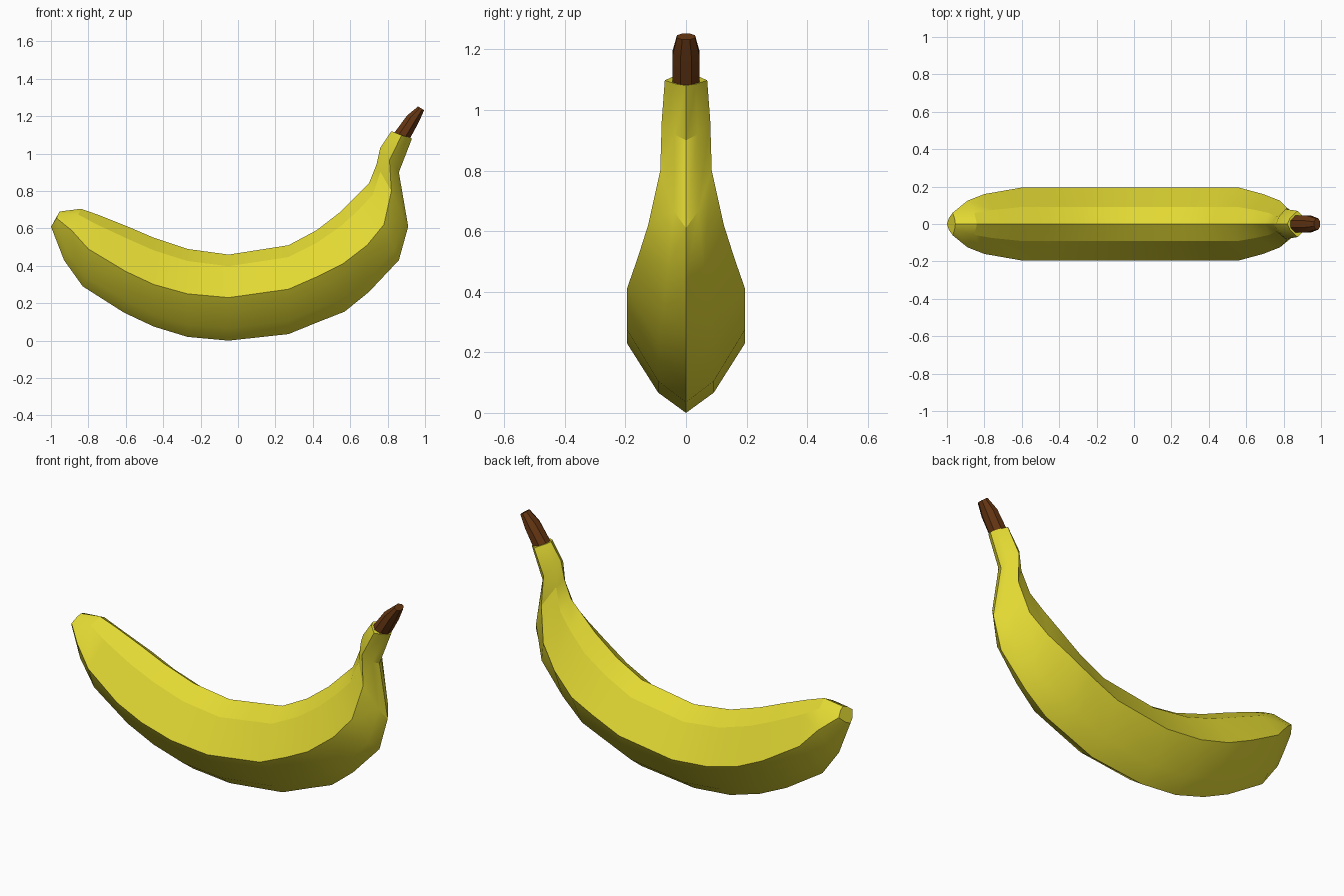
import bpy, bmesh, math
from mathutils import Vector

if "Cube" in bpy.data.objects:
    bpy.data.objects.remove(bpy.data.objects["Cube"])


def material(name, rgb):
    m = bpy.data.materials.new(name)
    m.diffuse_color = (*rgb, 1)
    m.use_nodes = True
    m.node_tree.nodes["Principled BSDF"].inputs["Base Color"].default_value = m.diffuse_color
    return m


def loft(name, rings, mat, angle):
    """Skin a list of equal-sized rings and cap both ends."""
    bm = bmesh.new()
    loops = [[bm.verts.new(p) for p in ring] for ring in rings]
    n = len(loops[0])
    for a, b in zip(loops, loops[1:]):
        for i in range(n):
            j = (i + 1) % n
            bm.faces.new((a[i], a[j], b[j], b[i]))
    bm.faces.new(loops[0])
    bm.faces.new(loops[-1])
    bmesh.ops.recalc_face_normals(bm, faces=bm.faces)
    me = bpy.data.meshes.new(name)
    bm.to_mesh(me)
    bm.free()
    me.materials.append(mat)
    ob = bpy.data.objects.new(name, me)
    bpy.context.collection.objects.link(ob)
    bpy.ops.object.select_all(action='DESELECT')
    ob.select_set(True)
    bpy.context.view_layer.objects.active = ob
    bpy.ops.object.shade_smooth_by_angle(angle=math.radians(angle))
    return ob


def peel_ring(bx, bz, sx, sz, tx, tz, w):
    """Eight-sided section: outer ridge, side crease, inner ridge, half width."""
    low, side, top = Vector((bx, 0, bz)), Vector((sx, w, sz)), Vector((tx, 0, tz))
    # shoulders sit outside the straight chords
    def shoulder(ridge, k):
        p = ridge.lerp(side, k)
        p.y = w * 0.47
        return p
    half = [low, shoulder(low, 0.29), side, shoulder(top, 0.27), top]
    return half + [Vector((p.x, -p.y, p.z)) for p in half[3:0:-1]]


yellow = material("banana yellow", (0.76, 0.69, 0.033))
brown = material("stem brown", (0.13, 0.036, 0.006))

# Peel: outer ridge x z, side crease x z, inner ridge x z, half width
stations = [
    (-1.00, 0.61, -0.97, 0.655, -0.955, 0.69, 0.06),
    (-0.93, 0.43, -0.89, 0.59, -0.84, 0.705, 0.125),
    (-0.83, 0.29, -0.80, 0.49, -0.74, 0.67, 0.16),
    (-0.61, 0.15, -0.60, 0.37, -0.59, 0.61, 0.195),
    (-0.45, 0.075, -0.45, 0.30, -0.45, 0.55, 0.195),
    (-0.27, 0.02, -0.27, 0.25, -0.27, 0.49, 0.195),
    (-0.05, 0.00, -0.05, 0.23, -0.05, 0.46, 0.195),
    (0.27, 0.035, 0.27, 0.275, 0.27, 0.51, 0.195),
    (0.43, 0.10, 0.43, 0.345, 0.42, 0.59, 0.195),
    (0.57, 0.155, 0.56, 0.41, 0.55, 0.69, 0.195),
    (0.70, 0.26, 0.69, 0.51, 0.63, 0.77, 0.16),
    (0.86, 0.43, 0.78, 0.62, 0.70, 0.84, 0.125),
    (0.91, 0.61, 0.82, 0.80, 0.74, 0.94, 0.085),
    (0.86, 0.90, 0.81, 0.965, 0.76, 1.03, 0.08),
    (0.93, 1.08, 0.875, 1.098, 0.82, 1.12, 0.07),
]
loft("peel", [peel_ring(*s) for s in stations], yellow, 24)

# Stem: tapering octagonal stalk rising out of the neck
axis = Vector((0.53, 0, 0.85))
across = Vector((0.85, 0, -0.53))
stem = []
for x, z, rx, ry in ((0.865, 1.075, 0.045, 0.045), (0.935, 1.185, 0.036, 0.045),
                     (0.979, 1.242, 0.019, 0.03)):
    ring = []
    for i in range(8):
        a = math.tau * (i + 0.5) / 8
        c, s = math.cos(a) / math.cos(math.pi / 8), math.sin(a) / math.cos(math.pi / 8)
        ring.append(Vector((x, 0, z)) + across * (rx * c) + Vector((0, ry * s, 0)))
    stem.append(ring)
loft("stem", stem, brown, 24)
